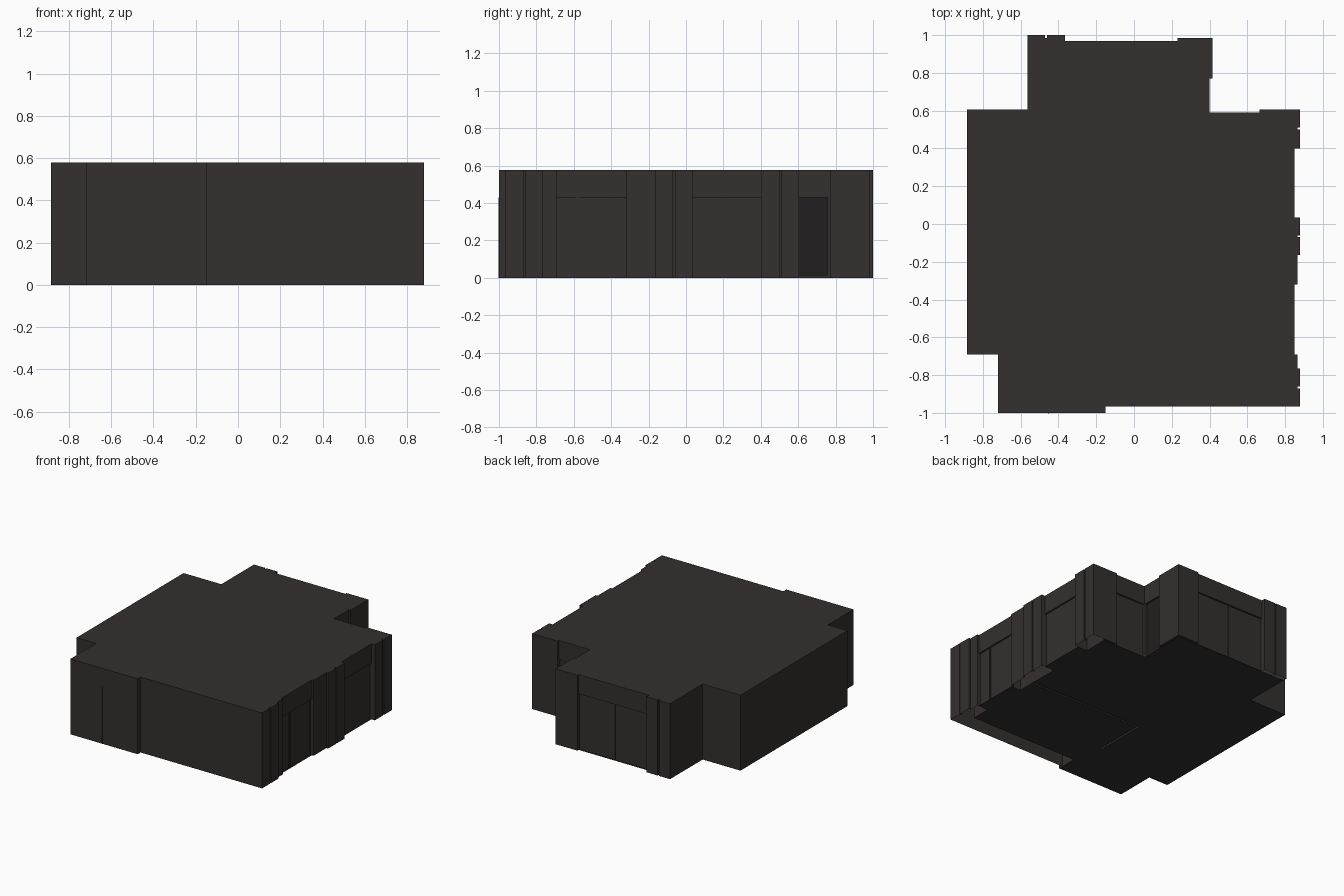
import bpy, bmesh
from mathutils import Vector

if "Cube" in bpy.data.objects:
    bpy.data.objects.remove(bpy.data.objects["Cube"])

H, HEAD, SILL = 0.578, 0.43, 0.015      # wall height, opening head, threshold


def material(name, col):
    m = bpy.data.materials.new(name)
    m.diffuse_color = (*col, 1)
    m.use_nodes = True
    m.node_tree.nodes["Principled BSDF"].inputs["Base Color"].default_value = m.diffuse_color
    return m


WALL = material("dark_wall", (0.034, 0.029, 0.028))
DARK = material("dark_door", (0.016, 0.013, 0.015))


def make(name, faces, mat=WALL):
    """Mesh object from a list of polygons, welded together."""
    bm = bmesh.new()
    for f in faces:
        bm.faces.new([bm.verts.new(p) for p in f])
    bmesh.ops.remove_doubles(bm, verts=bm.verts, dist=1e-5)
    me = bpy.data.meshes.new(name)
    bm.to_mesh(me)
    bm.free()
    ob = bpy.data.objects.new(name, me)
    me.materials.append(mat)
    bpy.context.collection.objects.link(ob)
    return ob


def box(name, a, b, mat=WALL):
    bm = bmesh.new()
    bmesh.ops.create_cube(bm, size=1)
    for v in bm.verts:
        v.co = [(p + q) / 2 + c * abs(q - p) for p, q, c in zip(a, b, v.co)]
    me = bpy.data.meshes.new(name)
    bm.to_mesh(me)
    bm.free()
    me.materials.append(mat)
    ob = bpy.data.objects.new(name, me)
    bpy.context.collection.objects.link(ob)
    return ob


def upright(p, q, z0, z1):
    return [(p[0], p[1], z0), (q[0], q[1], z0), (q[0], q[1], z1), (p[0], p[1], z1)]


def opening(p, q, depth):
    """Wall with header and a set-back panel; returns wall faces and the panel."""
    d = (Vector(q) - Vector(p)).normalized()
    n = Vector((-d.y, d.x)) * depth      # points inward for a CCW outline
    a, b = Vector(p) + n, Vector(q) + n
    faces = [upright(p, q, HEAD, H), upright(p, a, 0, HEAD), upright(b, q, 0, HEAD)]
    for z in (0, HEAD):
        low = [(*p, z), (*q, z), (*b, z), (*a, z)]
        faces.append(low[::-1])
    return faces, upright(a, b, 0, HEAD)


# Floor plan outline, counter-clockwise from the front left
outline = [
    (-.72, -1), (-.15, -1), (-.15, -.965), (.88, -.965), (.88, -.87), (.865, -.87),
    (.865, -.86), (.88, -.86), (.88, -.765), (.865, -.765), (.865, -.69), (.85, -.69),
    (.85, -.32), (.865, -.32), (.865, -.165), (.88, -.165), (.88, -.07), (.865, -.07),
    (.865, -.06), (.88, -.06), (.88, .035), (.85, .035), (.85, .4), (.88, .4),
    (.88, .5), (.865, .5), (.865, .51), (.88, .51), (.88, .605), (.665, .605),
    (.665, .59), (.4, .59), (.4, .77), (.415, .77), (.415, .985), (.23, .985),
    (.23, .97), (-.365, .97), (-.365, 1), (-.46, 1), (-.46, .985), (-.47, .985),
    (-.47, 1), (-.565, 1), (-.565, .605), (-.885, .605), (-.885, -.69), (-.72, -.69)]

# Outer walls, with window bays set back below the header
bays = {(.85, -.69), (.85, .035), (.665, .59), (.23, .97)}
walls, panels = [], []
for p, q in zip(outline, outline[1:] + outline[:1]):
    if p in bays:
        f, panel = opening(p, q, 0.012)
        walls += f
        panels.append(panel)
    elif p == (.4, .59):                 # side door wall
        a, b = (.4, .6), (.4, .757)
        f, door = opening(a, b, 0.015)
        walls += f + [upright(p, a, 0, H), upright(b, q, 0, H)]
        make("side_door", [door], DARK)
        box("door_threshold", (.385, .6, 0), (.4, .757, SILL))
    else:
        walls.append(upright(p, q, 0, H))
make("outer_walls", walls)
make("window_panels", panels)

# Flat roof
make("roof", [[(x, y, H) for x, y in outline]])

# Mullions in the bays and the seam of the front doors
box("right_mullion", (.838, -.585, 0), (.845, -.573, HEAD))
box("back_mullion", (-.075, .958, 0), (-.063, .964, HEAD))
box("front_mullion", (-.456, -1.002, 0), (-.45, -1, HEAD))

# Floor of the rooms; hollow walls stay open underneath
floors = [(-.885, -.69, -.205, .605), (-.72, -1, -.205, -.69), (-.205, -1, -.15, -.84),
          (-.205, -.84, -.19, -.61), (-.19, -.84, .77, -.2), (-.205, -.185, .77, .59),
          (-.205, .59, .4, .97), (-.565, .605, -.205, .97),
          (.77, -.69, .84, -.33), (.77, .035, .84, .4)]
make("floor", [[(a, b, 0), (a, d, 0), (c, d, 0), (c, b, 0)] for a, b, c, d in floors])

# Inner faces of the hollow front wall and the right-hand piers
runs = [[(-.15, -.965), (-.15, -.84), (.77, -.84), (.77, -.69), (.84, -.69)],
        [(.84, -.33), (.77, -.33), (.77, .035), (.84, .035)],
        [(.84, .4), (.77, .4), (.77, .59)]]
make("inner_walls", [upright(p, q, 0, H) for r in runs for p, q in zip(r, r[1:])])

# Thin partitions standing over the floor slots
make("partitions", [upright(p, q, 0, H) for p, q in
                    [((-.19, -.2), (.77, -.2)), ((-.205, -.185), (.77, -.185)),
                     ((-.205, -.61), (-.205, -.185)), ((-.19, -.61), (-.19, -.2))]])
